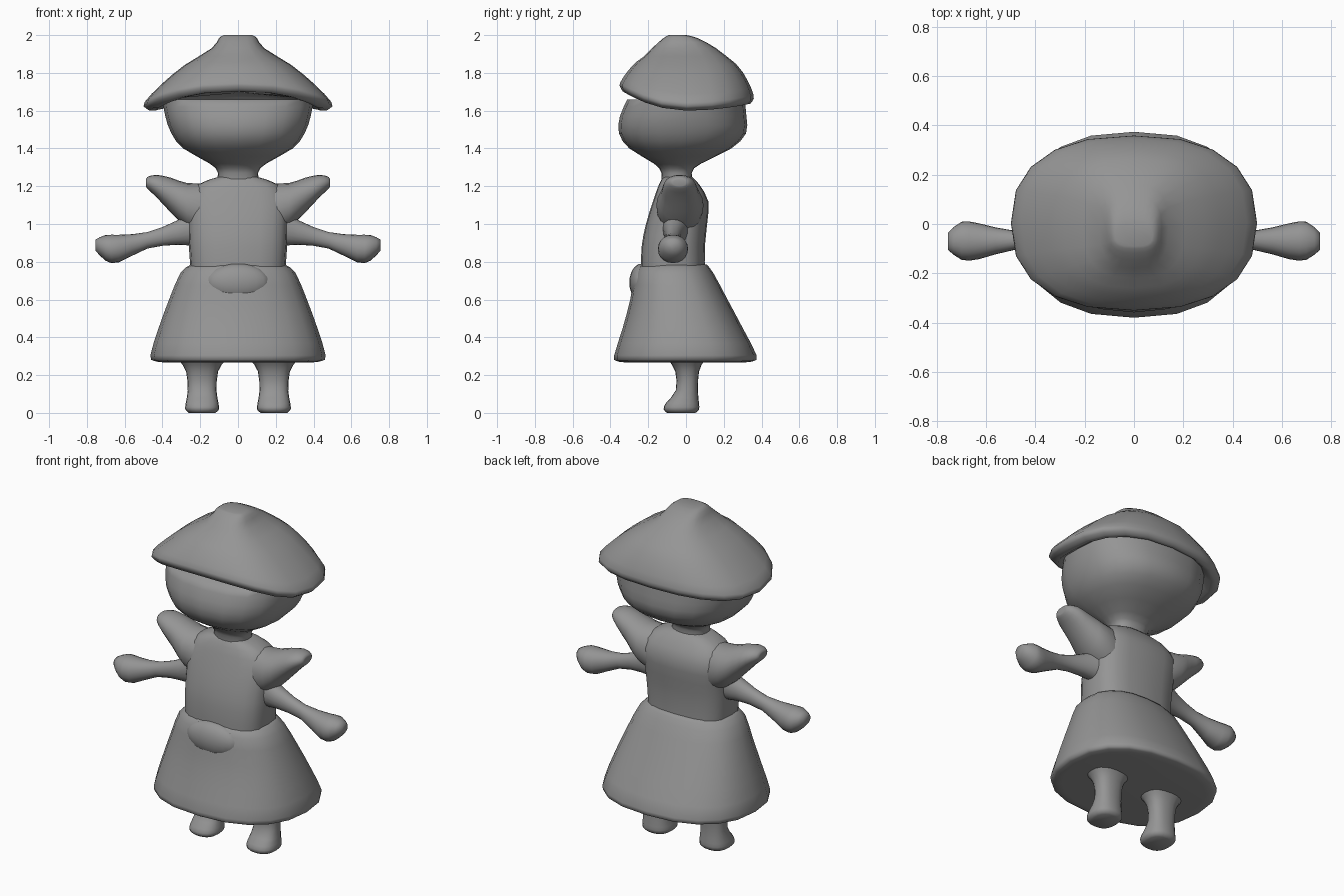
import bpy, bmesh, math
from mathutils import Vector

if "Cube" in bpy.data.objects:
    bpy.data.objects.remove(bpy.data.objects["Cube"])

SIDES = 20
mat = bpy.data.materials.new("plain grey")
mat.diffuse_color = (0.3, 0.3, 0.3, 1)
mat.use_nodes = True
mat.node_tree.nodes["Principled BSDF"].inputs["Base Color"].default_value = mat.diffuse_color


def finish(name, bm):
    """Turn a bmesh into a smooth-shaded grey object."""
    bmesh.ops.recalc_face_normals(bm, faces=bm.faces)
    me = bpy.data.meshes.new(name)
    bm.to_mesh(me)
    bm.free()
    me.materials.append(mat)
    ob = bpy.data.objects.new(name, me)
    bpy.context.collection.objects.link(ob)
    bpy.ops.object.select_all(action='DESELECT')
    ob.select_set(True)
    bpy.context.view_layer.objects.active = ob
    bpy.ops.object.shade_smooth_by_angle(angle=math.radians(70))


def refine(keys):
    """Add a smoothly interpolated section between each pair of sections."""
    out = [keys[0]]
    for i in range(len(keys) - 1):
        a, b, c = keys[max(i - 1, 0)], keys[i], keys[i + 1]
        d = keys[min(i + 2, len(keys) - 1)]
        out.append([(9 * (q + r) - p - s) / 16 for p, q, r, s in zip(a, b, c, d)])
        out.append(c)
    return out


def loft(name, keys, make_ring, mirror=1):
    """Skin rounded sections along an axis and cap both ends."""
    bm = bmesh.new()
    loops = []
    for key in refine(keys):
        loops.append([bm.verts.new((p.x * mirror, p.y, p.z)) for p in make_ring(*key)])
    for a, b in zip(loops, loops[1:]):
        for i in range(SIDES):
            j = (i + 1) % SIDES
            bm.faces.new((a[i], a[j], b[j], b[i]))
    bm.faces.new(loops[0])
    bm.faces.new(loops[-1])
    finish(name, bm)


def unit_ring(n):
    """Superellipse points: n = 2 is round, larger is squarer."""
    for i in range(SIDES):
        a = 2 * math.pi * i / SIDES
        yield [math.copysign(abs(v) ** (2 / n), v) for v in (math.cos(a), math.sin(a))]


def plan(n, cx=0):
    """Horizontal section: height, half width, front y, back y."""
    def ring(z, rx, y0, y1):
        return [Vector((cx + rx * c, (y0 + y1) / 2 + (y1 - y0) / 2 * s, z))
                for c, s in unit_ring(n)]
    return ring


def upright(x, z0, z1, y, ry):
    """Section facing sideways: x, bottom, top, centre y, half depth."""
    return [Vector((x, y + ry * c, (z0 + z1) / 2 + (z1 - z0) / 2 * s))
            for c, s in unit_ring(2.1)]


def hat_ring(z, rx, y0, y1):
    """Hat section whose brim rises toward the front and slightly the back."""
    fade = max(0, 1 - abs(z - 1.62) / 0.27)
    pts = plan(2.4 + max(0, z - 1.8) * 3)(z, rx, y0, y1)
    mid, half = (y0 + y1) / 2, (y1 - y0) / 2
    for p in pts:
        s = (p.y - mid) / half
        p.z += fade * s * s * (0.11 if s < 0 else 0.04)
    return pts


# Head and neck
loft("head", [
    (1.18, .12, -.13, .05), (1.27, .106, -.13, .03), (1.32, .15, -.17, .08),
    (1.40, .29, -.30, .24), (1.48, .353, -.355, .318), (1.57, .385, -.35, .32),
    (1.66, .40, -.31, .31)], plan(2.4))

# Hat with drooping brim and narrow crest
loft("hat", [
    (1.66, .36, -.27, .27), (1.60, .44, -.32, .325), (1.612, .487, -.345, .352),
    (1.645, .495, -.35, .358), (1.74, .405, -.315, .325), (1.84, .285, -.26, .265),
    (1.93, .14, -.18, .16), (1.985, .10, -.118, .06), (2.0, .075, -.09, 0)], hat_ring)

# Torso
loft("torso", [
    (.74, .25, -.24, .10), (.88, .26, -.235, .10), (1.0, .265, -.212, .112),
    (1.12, .268, -.175, .118), (1.21, .21, -.143, .07), (1.25, .10, -.12, .03)], plan(2.9))

# Skirt with closed underside
loft("skirt", [
    (.268, .40, -.33, .32), (.275, .445, -.37, .36), (.305, .464, -.38, .374),
    (.45, .42, -.335, .30), (.60, .365, -.295, .22), (.74, .305, -.27, .145),
    (.785, .25, -.235, .11)], plan(2.4))

# Small belly bulge on the skirt front
bm = bmesh.new()
bmesh.ops.create_uvsphere(bm, u_segments=SIDES, v_segments=12, radius=1)
bmesh.ops.scale(bm, vec=(.17, .065, .10), verts=bm.verts)
bmesh.ops.translate(bm, vec=(0, -.235, .69), verts=bm.verts)
finish("belly", bm)

# Flared shoulder flap sections
shoulder = [
    (.15, .92, 1.215, -.035, .115), (.27, .98, 1.217, -.032, .125),
    (.355, 1.06, 1.245, -.032, .10), (.43, 1.14, 1.26, -.034, .085),
    (.478, 1.185, 1.25, -.035, .055), (.488, 1.20, 1.235, -.035, .035)]

# Arm sections ending in a rounded hand
arm = [
    (.20, .88, 1.10, -.05, .08), (.32, .89, 1.02, -.062, .052),
    (.48, .87, .957, -.066, .038), (.63, .797, .943, -.07, .073),
    (.70, .805, .942, -.068, .077), (.755, .86, .918, -.07, .035)]

# Leg sections with the toe pointing forward
leg = [
    (0, .07, -.10, .05), (.018, .089, -.118, .069), (.05, .087, -.108, .069),
    (.12, .076, -.054, .063), (.22, .085, -.057, .069), (.275, .12, -.09, .095)]

for side, label in ((1, "right"), (-1, "left")):
    loft(label + "_shoulder", shoulder, upright, side)
    loft(label + "_arm", arm, upright, side)
    loft(label + "_leg", leg, plan(2.4, .19), side)
